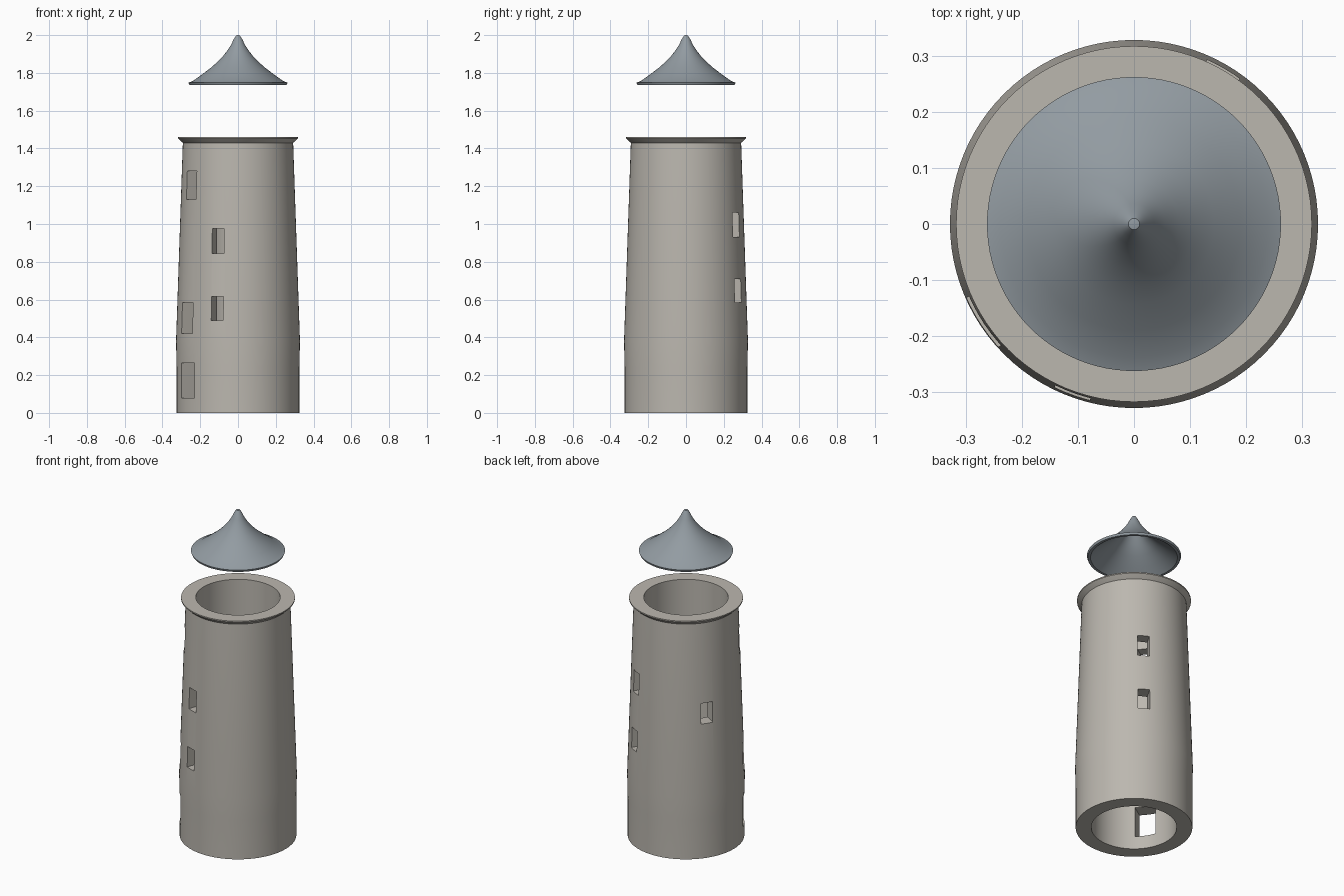
import bpy, bmesh, math
from mathutils import Matrix, Vector

if "Cube" in bpy.data.objects:
    bpy.data.objects.remove(bpy.data.objects["Cube"])

SEG = 96


def material(name, color):
    m = bpy.data.materials.new(name)
    m.diffuse_color = color
    m.use_nodes = True
    m.node_tree.nodes["Principled BSDF"].inputs["Base Color"].default_value = m.diffuse_color
    return m


def finish(bm, name, mat=None):
    bmesh.ops.recalc_face_normals(bm, faces=bm.faces)
    me = bpy.data.meshes.new(name)
    bm.to_mesh(me)
    bm.free()
    ob = bpy.data.objects.new(name, me)
    bpy.context.collection.objects.link(ob)
    if mat:
        me.materials.append(mat)
    return ob


def lathe(name, profile, mat, closed=True):
    """Revolve (radius, z) points around z; radius 0 becomes a pole."""
    bm = bmesh.new()
    rings = []
    for r, z in profile:
        if r == 0:
            rings.append([bm.verts.new((0, 0, z))] * SEG)
        else:
            rings.append([bm.verts.new((r * math.cos(2 * math.pi * i / SEG),
                                        r * math.sin(2 * math.pi * i / SEG), z))
                          for i in range(SEG)])
    n = len(rings)
    for k in range(n if closed else n - 1):
        a, b = rings[k], rings[(k + 1) % n]
        for i in range(SEG):
            j = (i + 1) % SEG
            quad = list(dict.fromkeys((a[i], a[j], b[j], b[i])))
            if len(quad) > 2:
                bm.faces.new(quad)
    return finish(bm, name, mat)


def smooth(ob, angle=30):
    bpy.ops.object.select_all(action='DESELECT')
    ob.select_set(True)
    bpy.context.view_layer.objects.active = ob
    bpy.ops.object.shade_smooth_by_angle(angle=math.radians(angle))


stone = material("stone", (0.50, 0.475, 0.43, 1))
slate = material("slate", (0.29, 0.33, 0.36, 1))

# Hollow tower with tapering wall and flared rim
tower = lathe("tower_wall", [
    (0.325, 0), (0.325, 0.24), (0.328, 0.38), (0.292, 1.43),
    (0.298, 1.435), (0.317, 1.453), (0.317, 1.46),
    (0.235, 1.46), (0.238, 0)], stone)

# Openings: azimuth, width, bottom, top
openings = [
    (214, 0.12, 0.08, 0.265), (213, 0.104, 0.42, 0.585), (214, 0.09, 1.13, 1.28),
    (250, 0.067, 0.49, 0.615), (250, 0.067, 0.845, 0.975),
    (60, 0.067, 0.585, 0.71), (60, 0.067, 0.93, 1.06),
    (147, 0.07, 0.82, 0.945)]
bm = bmesh.new()
for az, w, z0, z1 in openings:
    m = (Matrix.Rotation(math.radians(az), 4, 'Z')
         @ Matrix.Translation(Vector((0.275, 0, (z0 + z1) / 2)))
         @ Matrix.Diagonal((0.25, w, z1 - z0, 1)))
    bmesh.ops.create_cube(bm, size=1, matrix=m)
cutter = finish(bm, "opening_cutter")
cutter.hide_render = True

mod = tower.modifiers.new("openings", 'BOOLEAN')
mod.operation = 'DIFFERENCE'
mod.solver = 'EXACT'
mod.object = cutter
bpy.context.view_layer.objects.active = tower
bpy.ops.object.modifier_apply(modifier=mod.name)
bpy.data.objects.remove(cutter)
smooth(tower)

# Floating flared roof shell with a thin lip
roof = lathe("roof", [
    (0, 2.0), (0.01, 1.998), (0.022, 1.98), (0.036, 1.95), (0.055, 1.92),
    (0.08, 1.888), (0.11, 1.857), (0.143, 1.828), (0.19, 1.792),
    (0.238, 1.758), (0.262, 1.748), (0.257, 1.735), (0.242, 1.735),
    (0.185, 1.777), (0.13, 1.82), (0.08, 1.865), (0.035, 1.925), (0, 1.97)],
    slate, closed=False)
smooth(roof)
